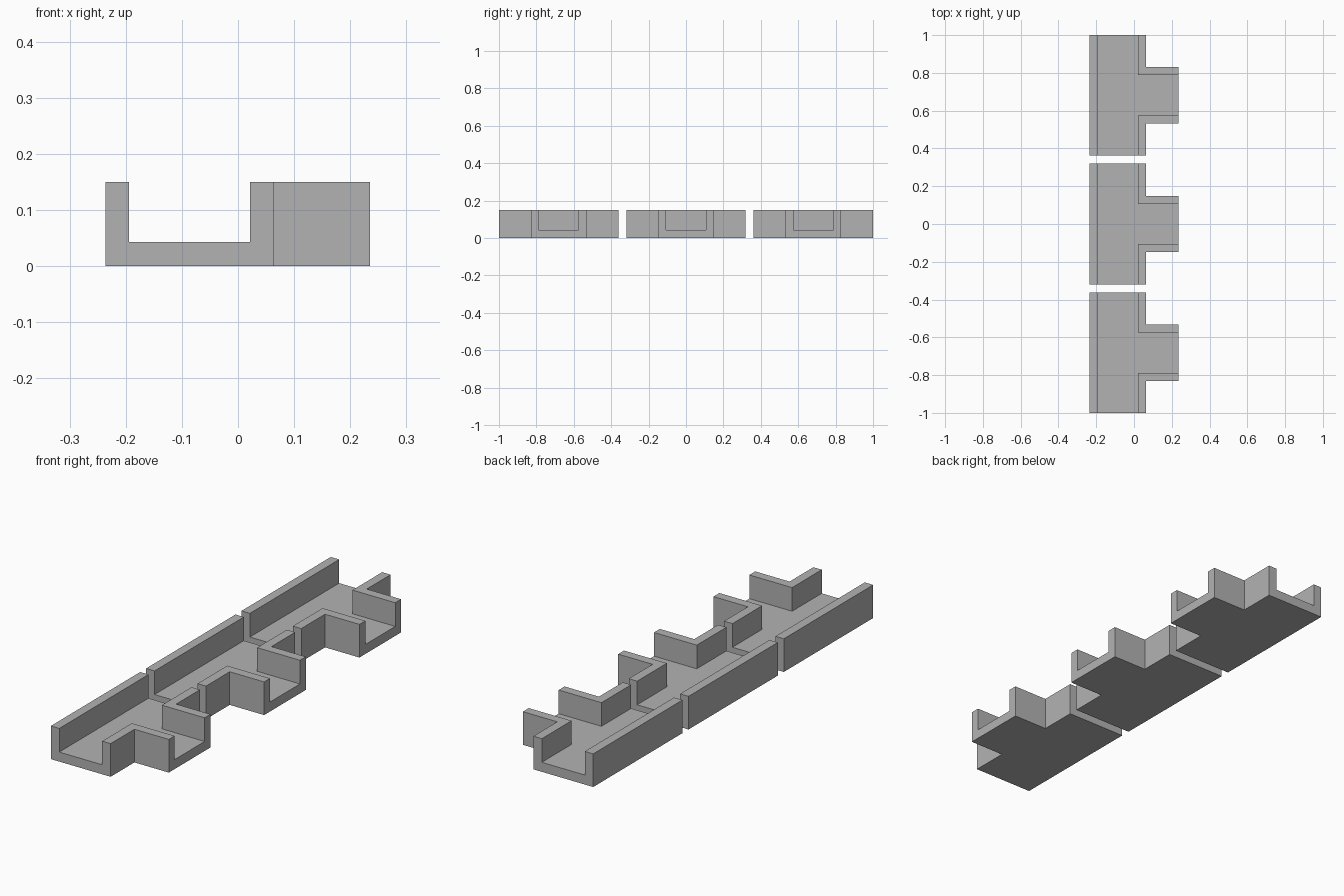
import bpy
import bmesh

cube = bpy.data.objects.get("Cube")
if cube:
    bpy.data.objects.remove(cube, do_unlink=True)

# Main dimensions
BACK, FRONT, TIP = -0.236, 0.063, 0.235
HALF_LENGTH, HALF_BRANCH = 0.319, 0.149
WALL, FLOOR, HEIGHT = 0.042, 0.043, 0.15
SPACING = 0.681
OVERSHOOT = 0.1

grey = bpy.data.materials.new("plain grey")
grey.use_nodes = True
colour = (0.45, 0.45, 0.45, 1)
grey.diffuse_color = colour
grey.node_tree.nodes["Principled BSDF"].inputs["Base Color"].default_value = colour


def tee_prism(name, back, front, tip, half_length, half_branch, bottom, top):
    """Extrude a T-shaped plan between two heights."""
    side = [(back, half_length), (front, half_length),
            (front, half_branch), (tip, half_branch)]
    outline = [(x, -y) for x, y in side] + side[::-1]
    bm = bmesh.new()
    face = bm.faces.new([bm.verts.new((x, y, bottom)) for x, y in outline])
    result = bmesh.ops.extrude_face_region(bm, geom=[face])
    raised = [v for v in result["geom"] if isinstance(v, bmesh.types.BMVert)]
    bmesh.ops.translate(bm, verts=raised, vec=(0, 0, top - bottom))
    bmesh.ops.recalc_face_normals(bm, faces=bm.faces)
    mesh = bpy.data.meshes.new(name)
    bm.to_mesh(mesh)
    bm.free()
    mesh.materials.append(grey)
    obj = bpy.data.objects.new(name, mesh)
    bpy.context.collection.objects.link(obj)
    return obj


# Solid T block, and the open-ended channel hollowed out of it
section = tee_prism("channel_section_1", BACK, FRONT, TIP,
                    HALF_LENGTH, HALF_BRANCH, 0, HEIGHT)
cutter = tee_prism("channel_cutter", BACK + WALL, FRONT - WALL, TIP + OVERSHOOT,
                   HALF_LENGTH + OVERSHOOT, HALF_BRANCH - WALL,
                   FLOOR, HEIGHT + OVERSHOOT)
cutter.hide_render = True
cut = section.modifiers.new("hollow", 'BOOLEAN')
cut.operation = 'DIFFERENCE'
cut.solver = 'EXACT'
cut.object = cutter

# Bake the cut and discard the cutter
bpy.context.view_layer.update()
depsgraph = bpy.context.evaluated_depsgraph_get()
hollow = bpy.data.meshes.new_from_object(section.evaluated_get(depsgraph))
section.modifiers.clear()
section.data = hollow
bpy.data.objects.remove(cutter, do_unlink=True)

# Three identical sections in a row
section.location.y = -SPACING
for i in (1, 2):
    copy = bpy.data.objects.new(f"channel_section_{i + 1}", hollow)
    copy.location.y = (i - 1) * SPACING
    bpy.context.collection.objects.link(copy)
